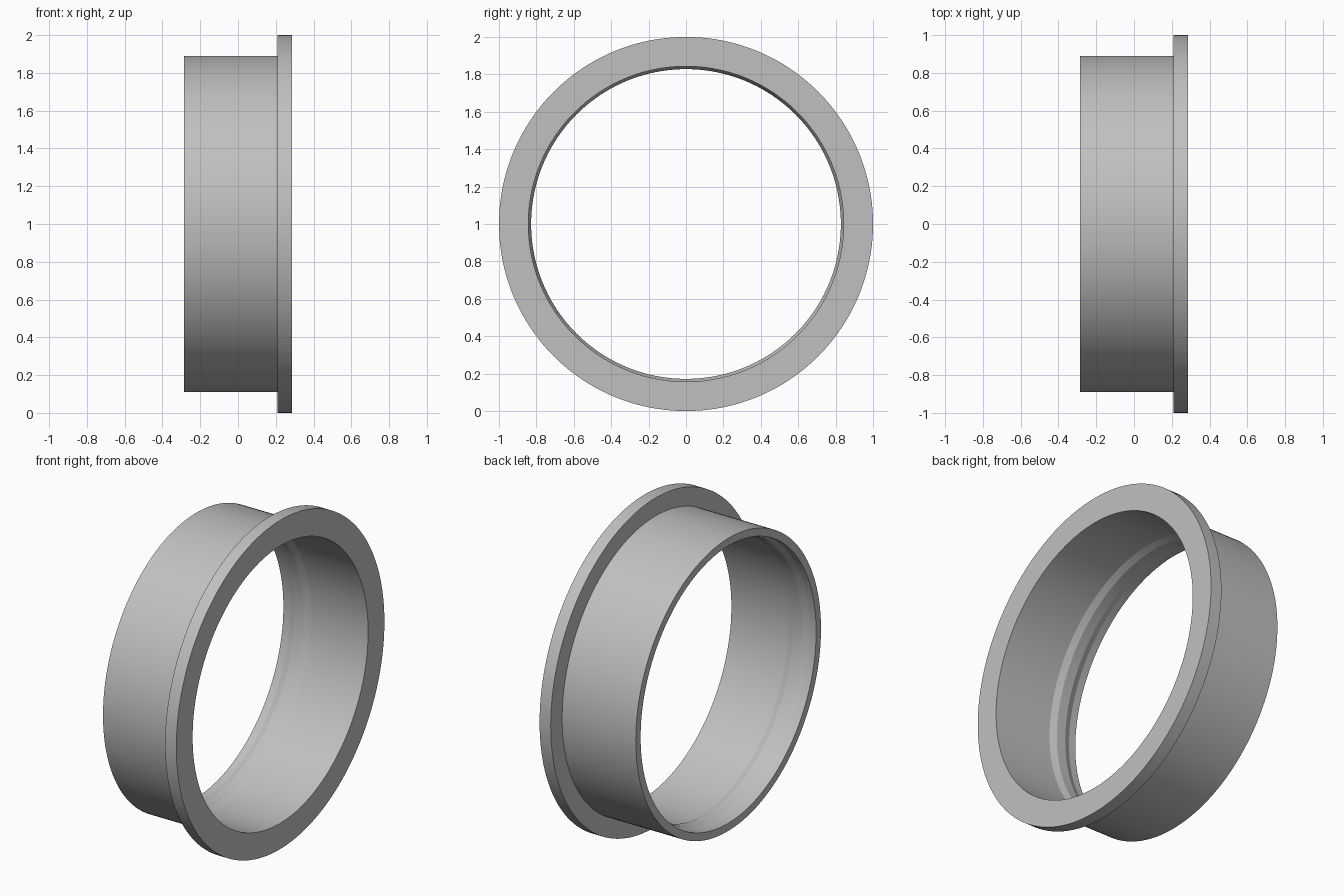
import bpy, bmesh, math
from mathutils import Vector

if "Cube" in bpy.data.objects:
    bpy.data.objects.remove(bpy.data.objects["Cube"], do_unlink=True)

# Plain grey material
grey = bpy.data.materials.new("plain_grey")
grey.use_nodes = True
colour = (0.53, 0.53, 0.53, 1)
grey.diffuse_color = colour
grey.node_tree.nodes["Principled BSDF"].inputs["Base Color"].default_value = colour

# Dimensions along the axis (x) and radii
BACK, SHOULDER, FACE = -0.285, 0.21, 0.285
BORE, LIP, BARREL, FLANGE = 0.843, 0.828, 0.89, 1.0
SEGMENTS = 160

# Closed half section: barrel, flange, bore, chamfered inner lip
section = [
    (BACK, BARREL), (SHOULDER, BARREL), (SHOULDER, FLANGE), (FACE, FLANGE),
    (FACE, BORE), (-0.10, BORE), (-0.14, LIP), (-0.20, LIP),
    (-0.24, BORE), (BACK, BORE),
]

# Revolve the section about the horizontal axis
bm = bmesh.new()
verts = [bm.verts.new((x, 0, 1 + r)) for x, r in section]
edges = [bm.edges.new((a, b)) for a, b in zip(verts, verts[1:] + verts[:1])]
bmesh.ops.spin(bm, geom=verts + edges, cent=Vector((0, 0, 1)), axis=Vector((1, 0, 0)),
               angle=math.tau, steps=SEGMENTS, use_merge=False)
bmesh.ops.remove_doubles(bm, verts=bm.verts[:], dist=0.0005)
bmesh.ops.recalc_face_normals(bm, faces=bm.faces[:])

mesh = bpy.data.meshes.new("flanged_ring")
bm.to_mesh(mesh)
bm.free()
mesh.materials.append(grey)
ring = bpy.data.objects.new("flanged_ring", mesh)
bpy.context.collection.objects.link(ring)

# Smooth round walls with crisp rims and chamfers
bpy.ops.object.select_all(action="DESELECT")
ring.select_set(True)
bpy.context.view_layer.objects.active = ring
bpy.ops.object.shade_smooth_by_angle(angle=math.radians(15))
